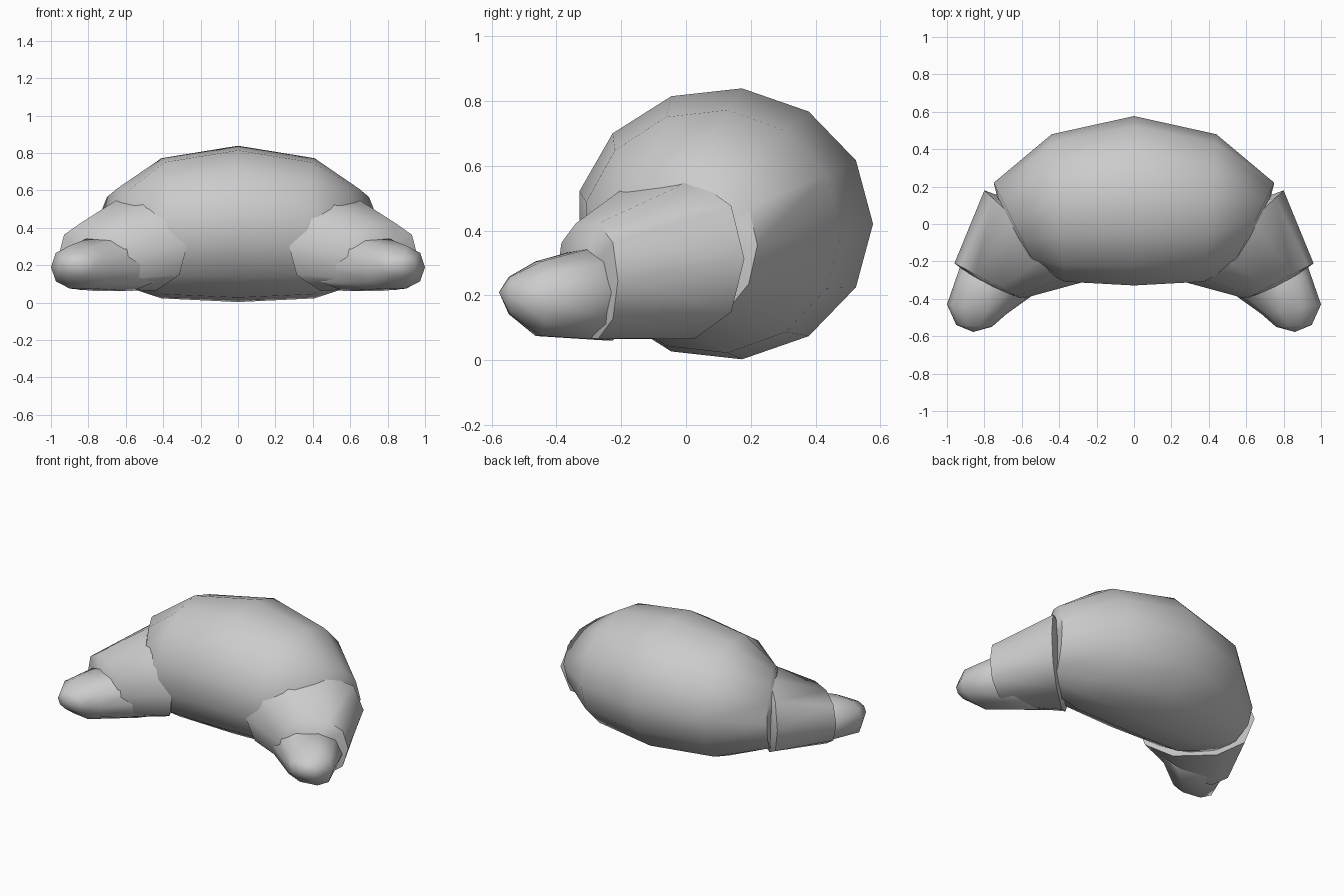
import bpy
import bmesh
from math import sin, cos, tau, copysign, radians

cube = bpy.data.objects.get("Cube")
if cube:
    bpy.data.objects.remove(cube)

grey = bpy.data.materials.new("plain grey")
grey.use_nodes = True
COLOUR = (0.6, 0.6, 0.6, 1)
grey.diffuse_color = COLOUR
grey.node_tree.nodes["Principled BSDF"].inputs["Base Color"].default_value = COLOUR


def power(v, p):
    return copysign(abs(v) ** p, v)


def loft(name, rings, sides, start, end, side=1, square=1.0):
    """Skin upright oval rings; each is (outer x, y, inner x, y, bottom, top)."""
    bm = bmesh.new()
    loops = []
    for ox, oy, ix, iy, low, high in rings:
        loop = []
        for k in range(sides):
            c = power(cos(tau * k / sides), square)
            s = power(sin(tau * k / sides), square)
            loop.append(bm.verts.new((side * ((ox + ix) / 2 + c * (ox - ix) / 2),
                                      (oy + iy) / 2 + c * (oy - iy) / 2,
                                      (low + high) / 2 + s * (high - low) / 2)))
        loops.append(loop)
    for a, b in zip(loops, loops[1:]):
        for k in range(sides):
            n = (k + 1) % sides
            bm.faces.new((a[k], a[n], b[n], b[k]))
    # Close both ends with a fan to a centre point
    for loop, point in ((loops[0], start), (loops[-1], end)):
        tip = bm.verts.new((side * point[0], point[1], point[2]))
        for k in range(sides):
            bm.faces.new((loop[k], loop[(k + 1) % sides], tip))
    bmesh.ops.recalc_face_normals(bm, faces=bm.faces)
    mesh = bpy.data.meshes.new(name)
    bm.to_mesh(mesh)
    bm.free()
    mesh.materials.append(grey)
    obj = bpy.data.objects.new(name, mesh)
    bpy.context.collection.objects.link(obj)
    bpy.ops.object.select_all(action="DESELECT")
    obj.select_set(True)
    bpy.context.view_layer.objects.active = obj
    bpy.ops.object.shade_smooth_by_angle(angle=radians(60))


# Fat middle roll, its rings fanned around the crescent
half = [(0.75, 0.22, 0.52, -0.24, 0.10, 0.61), (0.44, 0.48, 0.37, -0.32, 0.02, 0.775)]
mirrored = [(-r[0], r[1], -r[2], *r[3:]) for r in reversed(half)]
loft("middle_roll", half + [(0, 0.577, 0, -0.342, 0, 0.842)] + mirrored, 13,
     (0.69, -0.02, 0.35), (-0.69, -0.02, 0.35))

# Shoulder rolls and pointed end rolls on both sides
for label, side in (("left", 1), ("right", -1)):
    loft(label + "_shoulder_roll",
         [(0.80, 0.18, 0.27, -0.31, 0.055, 0.57),
          (0.96, -0.21, 0.60, -0.40, 0.06, 0.43)], 10,
         (0.45, 0.05, 0.33), (0.80, -0.33, 0.24), side, 0.85)
    loft(label + "_end_roll",
         [(0.92, -0.2, 0.40, -0.28, 0.055, 0.37),
          (1.0, -0.43, 0.68, -0.48, 0.07, 0.31),
          (0.95, -0.54, 0.76, -0.55, 0.14, 0.26)], 10,
         (0.62, -0.1, 0.2), (0.86, -0.577, 0.21), side, 0.85)
